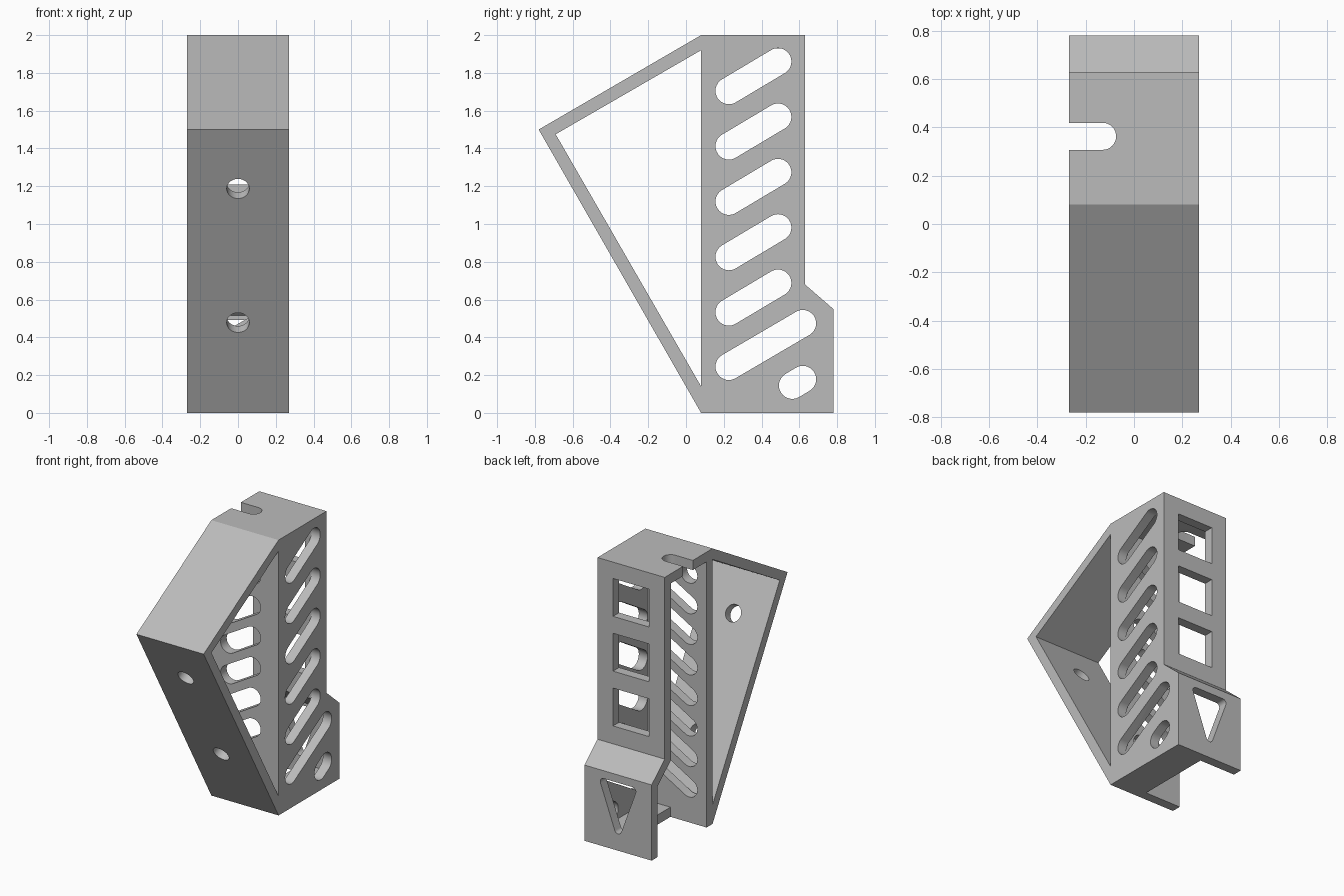
import bpy
import bmesh
import math
from mathutils import Matrix, Vector
from mathutils.geometry import convex_hull_2d

cube = bpy.data.objects.get("Cube")
if cube:
    bpy.data.objects.remove(cube, do_unlink=True)

grey = bpy.data.materials.new("plain grey")
grey.use_nodes = True
grey.diffuse_color = (0.5, 0.5, 0.5, 1)
grey.node_tree.nodes["Principled BSDF"].inputs["Base Color"].default_value = (0.5, 0.5, 0.5, 1)

HALF = 0.27    # half width
WALL = 0.07    # wall thickness


def prism(name, profile, axis, low, high, matrix=None):
    """Extrude a 2D outline along one axis."""
    place = {"x": lambda a, b, t: (t, a, b),
             "y": lambda a, b, t: (a, t, b),
             "z": lambda a, b, t: (a, b, t)}[axis]
    bm = bmesh.new()
    ends = [[bm.verts.new(place(a, b, t)) for a, b in profile] for t in (low, high)]
    bm.faces.new(ends[0])
    bm.faces.new(ends[1])
    n = len(profile)
    for i in range(n):
        j = (i + 1) % n
        bm.faces.new((ends[0][i], ends[0][j], ends[1][j], ends[1][i]))
    bmesh.ops.recalc_face_normals(bm, faces=bm.faces)
    if matrix:
        bm.transform(matrix)
    mesh = bpy.data.meshes.new(name)
    bm.to_mesh(mesh)
    bm.free()
    mesh.materials.append(grey)
    obj = bpy.data.objects.new(name, mesh)
    bpy.context.collection.objects.link(obj)
    return obj


def rounded(centres, radius, steps=32):
    """Outline wrapped around equal circles."""
    pts = [Vector((a + radius * math.cos(math.tau * k / steps),
                   b + radius * math.sin(math.tau * k / steps)))
           for a, b in centres for k in range(steps)]
    return [pts[i] for i in convex_hull_2d(pts)]


def rectangle(a0, a1, b0, b1):
    return [(a0, b0), (a1, b0), (a1, b1), (a0, b1)]


# Solid body in side profile
body = prism("bracket_body", [(0.08, 0), (0.78, 0), (0.78, 0.55), (0.63, 0.68),
                              (0.63, 2), (0.08, 2), (-0.78, 1.5)], "x", -HALF, HALF)
cutters = []


def cut(*args):
    cutters.append(prism("cutter", *args))


# Triangular opening and the box cavity, open on one side
cut([(0.08, 0.14), (0.08, 1.92), (-0.69, 1.475)], "x", -0.4, 0.4)
cut([(0.15, WALL), (0.71, WALL), (0.71, 0.515), (0.56, 0.645),
     (0.56, 1.93), (0.15, 1.93)], "x", -0.4, HALF - WALL)

# Floor cut-away and the rounded notch in the top
cut(rectangle(-0.4, 0.02, 0.15, 0.71), "z", -0.1, 0.2)
cut(rounded([(-0.4, 0.363), (-0.13, 0.363)], 0.056), "z", 1.8, 2.1)

# Slanted slots in the side wall
for i in range(5):
    z = 0.533 + 0.293 * i
    cut(rounded([(0.227, z), (0.487, z + 0.155)], 0.071), "x", 0.1, 0.4)
cut(rounded([(0.227, 0.245), (0.618, 0.474)], 0.071), "x", 0.1, 0.4)
cut(rounded([(0.563, 0.145), (0.618, 0.178)], 0.071), "x", 0.1, 0.4)

# Slanted slots in the inner partition
for i in range(8):
    z = 0.25 + 0.222 * i
    ends = [(-0.13, z)] if i == 7 else [(-0.13, z), (0.06, z + 0.11)]
    cut(rounded(ends, 0.066), "y", 0.07, 0.25)

# Back windows and the rounded triangular window
for i in range(3):
    z = 0.81 + 0.398 * i
    cut(rectangle(-0.145, 0.145, z, z + 0.275), "y", 0.5, 0.8)
cut(rounded([(-0.115, 0.465), (0.115, 0.465), (0, 0.15)], 0.028), "y", 0.64, 0.9)

# Screw holes square to the sloping front
for z in (1.187, 0.478):
    turn = Matrix.Translation((0, 0.08 - 0.573 * z, z)) @ Matrix.Rotation(math.radians(30), 4, "X")
    cut(rounded([(0, 0)], 0.06), "y", -0.08, 0.13, turn)

# Apply the cuts
bpy.context.view_layer.objects.active = body
for cutter in cutters:
    mod = body.modifiers.new("cut", "BOOLEAN")
    mod.operation = "DIFFERENCE"
    mod.solver = "EXACT"
    mod.object = cutter
    bpy.ops.object.modifier_apply(modifier=mod.name)
    bpy.data.objects.remove(cutter, do_unlink=True)

bpy.ops.object.select_all(action="DESELECT")
body.select_set(True)
bpy.ops.object.shade_smooth_by_angle(angle=math.radians(25))
